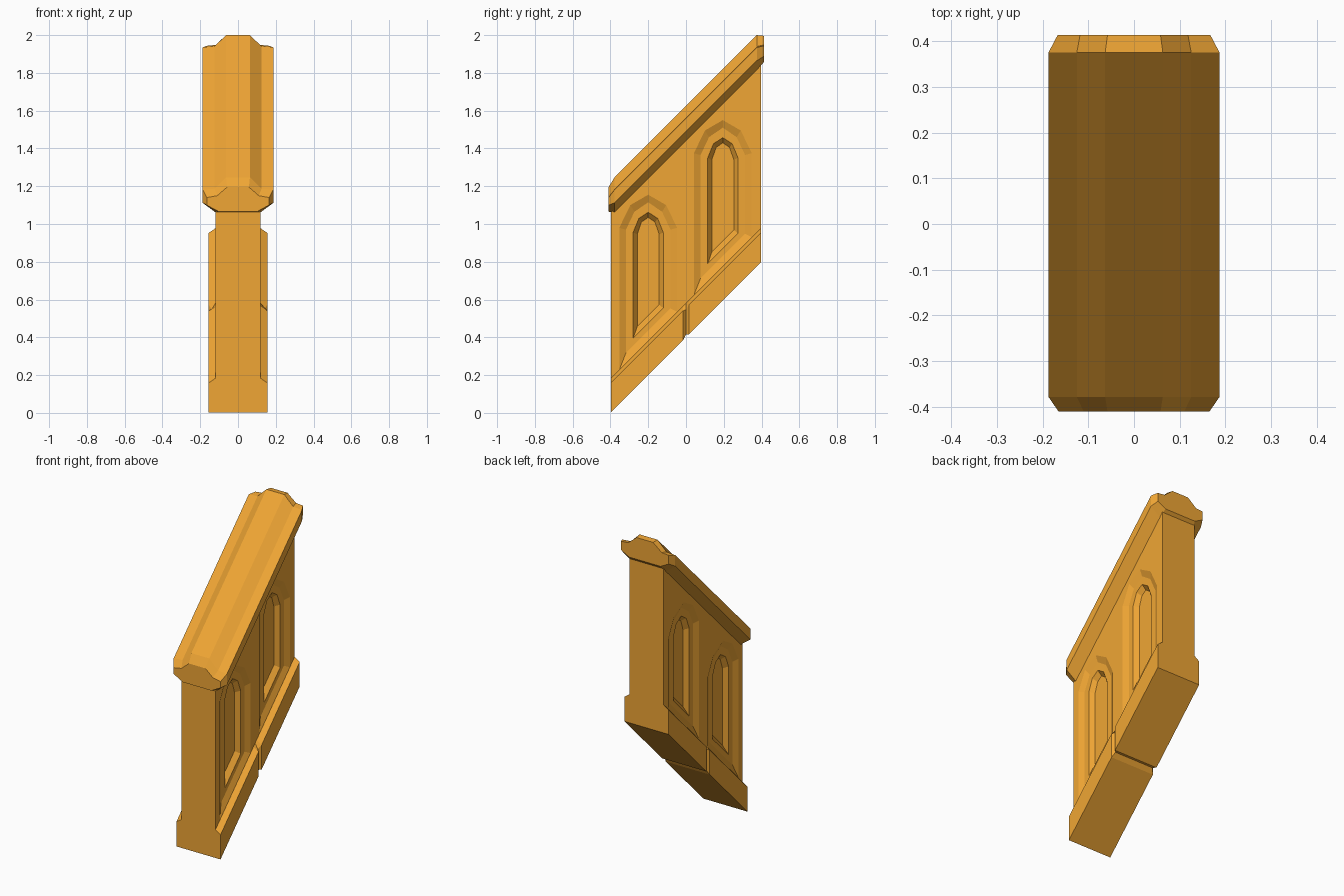
import bpy, bmesh

if "Cube" in bpy.data.objects:
    bpy.data.objects.remove(bpy.data.objects["Cube"])

mat = bpy.data.materials.new("amber_stone")
mat.diffuse_color = (0.87, 0.38, 0.035, 1)
mat.use_nodes = True
mat.node_tree.nodes["Principled BSDF"].inputs["Base Color"].default_value = mat.diffuse_color


def loft(name, loops):
    """Skin a stack of equal-length closed loops and cap both ends."""
    bm = bmesh.new()
    rings = [[bm.verts.new(p) for p in loop] for loop in loops]
    n = len(rings[0])
    for a, b in zip(rings, rings[1:]):
        for i in range(n):
            j = (i + 1) % n
            bm.faces.new((a[i], a[j], b[j], b[i]))
    bm.faces.new(rings[0])
    bm.faces.new(rings[-1])
    bmesh.ops.recalc_face_normals(bm, faces=bm.faces)
    mesh = bpy.data.meshes.new(name)
    bm.to_mesh(mesh)
    bm.free()
    obj = bpy.data.objects.new(name, mesh)
    bpy.context.collection.objects.link(obj)
    mesh.materials.append(mat)
    return obj


def section(half, y):
    """Mirror a half profile (x, height above the 45 degree slope) at depth y."""
    pts = half + [(-x, h) for x, h in reversed(half)]
    return [(x, y, y + h) for x, h in pts]


# Wall and plinth in one sheared body, with a V joint round the plinth at y = 0
def wall_profile(inset):
    return [(0.155 - inset, 0.4 + inset), (0.155 - inset, 0.556 - inset / 2),
            (0.12, 0.58), (0.12, 1.46)]


stations = [(-0.397, 0), (-0.016, 0), (0, 0.016), (0.016, 0), (0.397, 0)]
wall = loft("balustrade_wall", [section(wall_profile(d), y) for y, d in stations])


# Arched panels: shallow splayed recess with a deeper lancet slot inside
def arch(x, yc, half_w, spring, mid, top, sill):
    ys = [-half_w, -half_w, -half_w * 0.62, 0, half_w * 0.62, half_w, half_w]
    zs = [None, spring, mid, top, mid, spring, None]
    out = []
    for y, z in zip(ys, zs):
        h = y + 0.4 - 0.2 + sill - 0.4 if z is None else z
        out.append((x, yc + y, h + yc + 0.2))
    return out


OUTER = (0.153, 0.98, 1.10, 1.155, 0.582)
INNER = (0.118, 0.97, 1.065, 1.115, 0.635)
SLOT = (0.08, 0.955, 1.03, 1.062, 0.675)
SLOT_IN = (0.058, 0.945, 1.01, 1.035, 0.715)
steps = [(0.15, OUTER), (0.12, OUTER), (0.103, INNER), (0.103, SLOT), (0.075, SLOT_IN)]

for side in (1, -1):
    for yc in (-0.2, 0.195):
        cutter = loft("panel_cutter", [arch(side * x, yc, *dims) for x, dims in steps])
        cutter.hide_render = True
        mod = wall.modifiers.new("panel", 'BOOLEAN')
        mod.operation = 'DIFFERENCE'
        mod.solver = 'EXACT'
        mod.object = cutter
        bpy.context.view_layer.objects.active = wall
        bpy.ops.object.modifier_apply(modifier=mod.name)
        bpy.data.objects.remove(cutter, do_unlink=True)

# Handrail coping with bevelled ends
rail = [(0.12, 1.44), (0.187, 1.49), (0.187, 1.56), (0.125, 1.565), (0.063, 1.625)]
front_end = [(0.10, 1.475), (0.165, 1.51), (0.165, 1.55), (0.11, 1.56), (0.058, 1.605)]
back_end = [(0.11, 1.445), (0.167, 1.475), (0.167, 1.53), (0.118, 1.535), (0.058, 1.583)]
loft("handrail_coping", [section(front_end, -0.41), section(rail, -0.378),
                         section(rail, 0.375), section(back_end, 0.413)])
